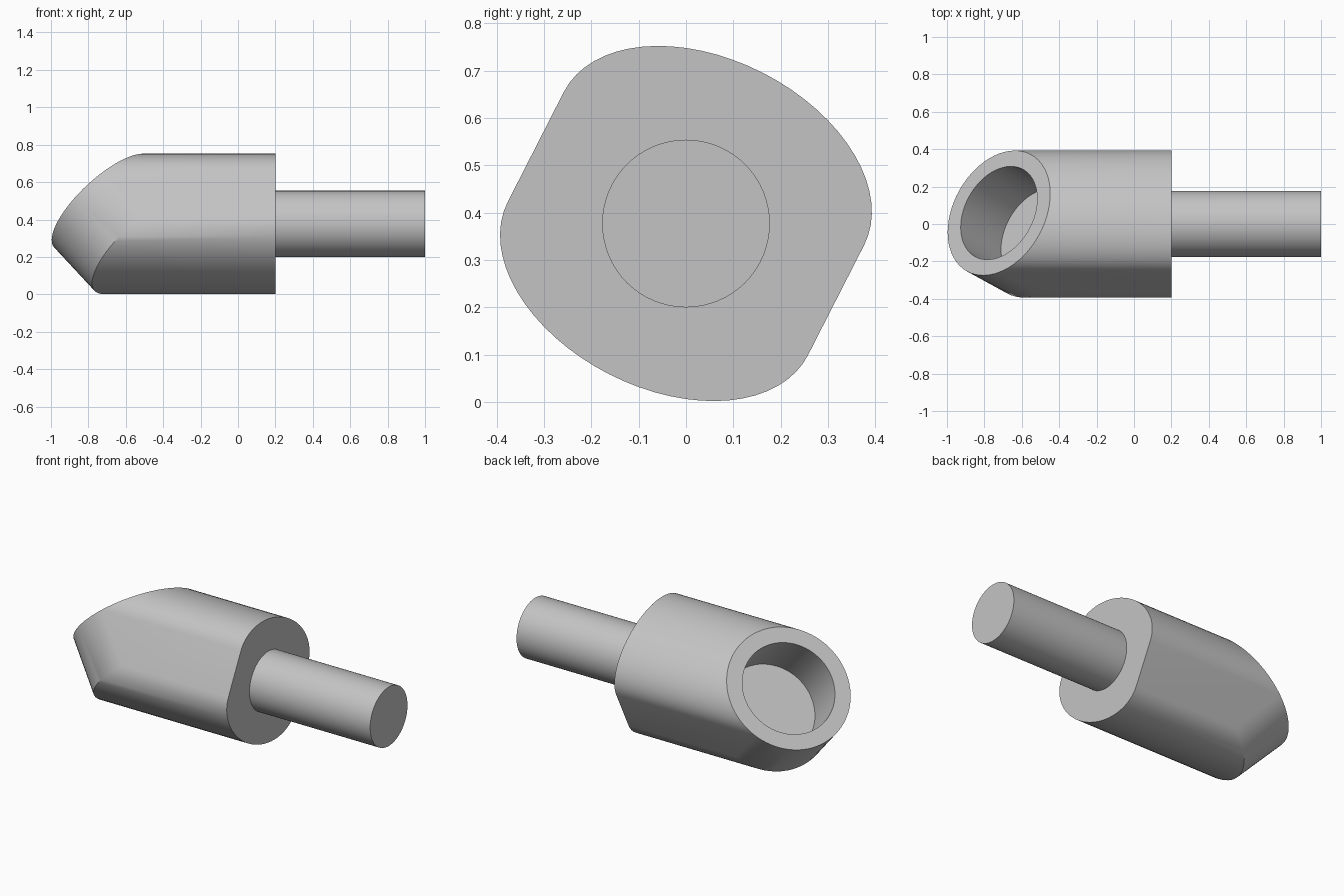
import bpy, bmesh, math
from mathutils import Vector, Matrix

if "Cube" in bpy.data.objects:
    bpy.data.objects.remove(bpy.data.objects["Cube"], do_unlink=True)

SIDES = 64
MID_Z = 0.377          # height of the long axis
RADIUS, WALL = 0.356, 0.09
DEPTH = 0.338          # length of the slanted socket
BODY_END = 0.2

grey = bpy.data.materials.new("light_grey")
grey.use_nodes = True
colour = (0.55, 0.55, 0.55, 1)
grey.diffuse_color = colour
grey.node_tree.nodes["Principled BSDF"].inputs["Base Color"].default_value = colour


def finish(name, bm):
    bmesh.ops.recalc_face_normals(bm, faces=bm.faces[:])
    mesh = bpy.data.meshes.new(name)
    bm.to_mesh(mesh)
    bm.free()
    mesh.materials.append(grey)
    obj = bpy.data.objects.new(name, mesh)
    bpy.context.collection.objects.link(obj)
    bpy.ops.object.select_all(action='DESELECT')
    obj.select_set(True)
    bpy.context.view_layer.objects.active = obj
    bpy.ops.object.shade_smooth_by_angle(angle=math.radians(30))
    return obj


# Slanted socket axis and the two directions spanning its mouth
axis = Vector((-0.638, 0.35, 0.686)).normalized()
across = axis.cross(Vector((1, 0, 0))).normalized()
along = axis.cross(across)
mouth = Vector((-0.722, 0.059, MID_Z + 0.116))

# Body: slanted cylinder swept along x to a flat end
bm = bmesh.new()
for centre in (mouth, mouth - axis * DEPTH):
    for i in range(SIDES):
        a = math.tau * i / SIDES
        p = centre + RADIUS * (across * math.cos(a) + along * math.sin(a))
        bm.verts.new(p)
        bm.verts.new((BODY_END, p.y, p.z))
hull = bmesh.ops.convex_hull(bm, input=bm.verts[:])
bmesh.ops.delete(bm, geom=[v for v in bm.verts if not v.link_faces], context='VERTS')
bmesh.ops.dissolve_limit(bm, angle_limit=math.radians(0.5),
                         verts=bm.verts[:], edges=bm.edges[:])
bmesh.ops.recalc_face_normals(bm, faces=bm.faces[:])

# Socket: inset the mouth and push it in along the slanted axis
face = max(bm.faces, key=lambda f: f.normal.dot(axis))
bmesh.ops.inset_individual(bm, faces=[face], thickness=WALL, use_even_offset=True)
floor = bmesh.ops.extrude_discrete_faces(bm, faces=[face])["faces"][0]
bmesh.ops.translate(bm, verts=floor.verts[:], vec=-axis * DEPTH)
finish("socket_body", bm)

# Shaft
bm = bmesh.new()
start, end = BODY_END - 0.04, 1.0
place = Matrix.Translation(((start + end) / 2, 0, MID_Z)) @ Matrix.Rotation(math.pi / 2, 4, 'Y')
bmesh.ops.create_cone(bm, cap_ends=True, segments=SIDES, radius1=0.177, radius2=0.177,
                      depth=end - start, matrix=place)
finish("shaft", bm)
